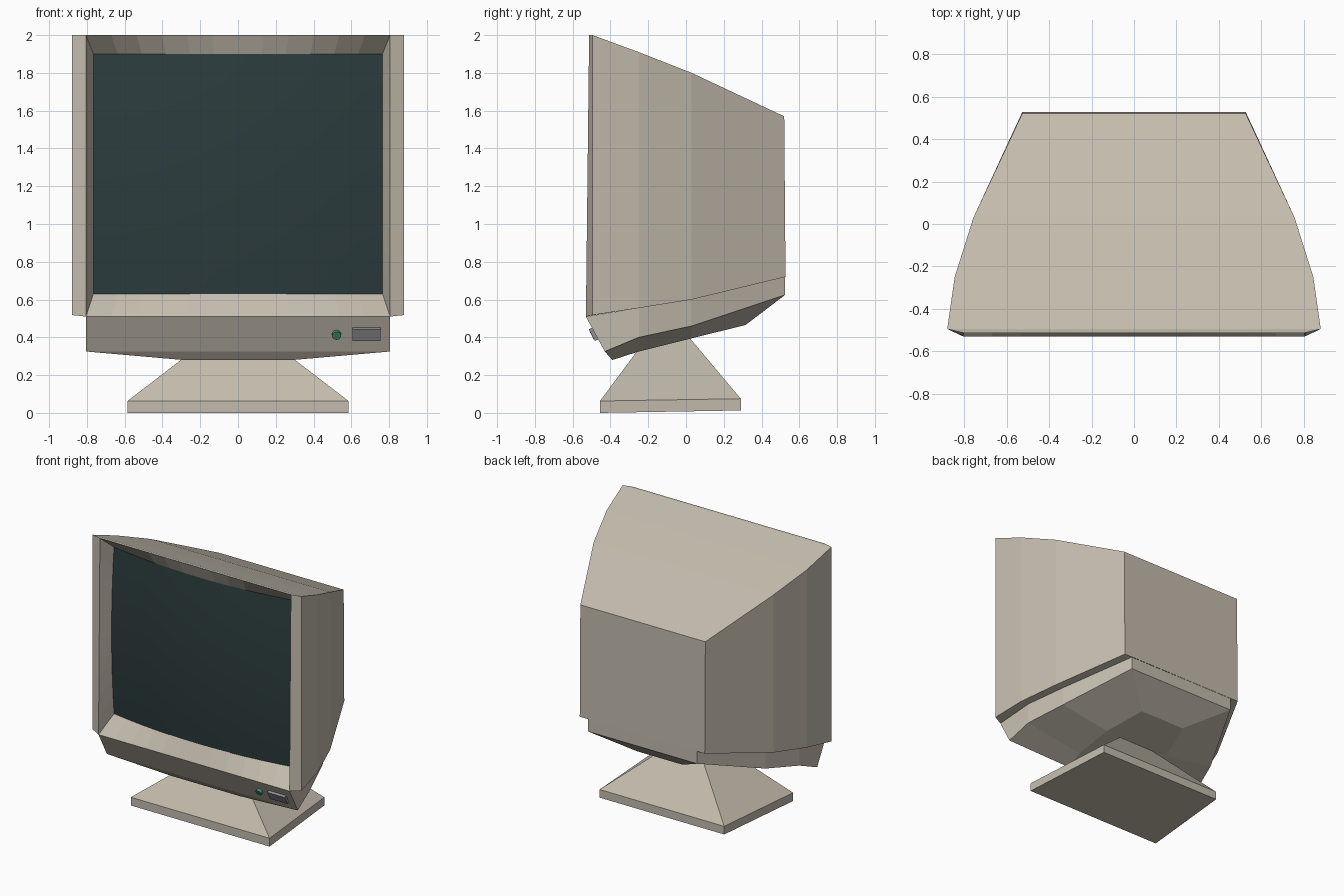
import bpy, bmesh, math

if "Cube" in bpy.data.objects:
    bpy.data.objects.remove(bpy.data.objects["Cube"])


def material(name, color):
    m = bpy.data.materials.new(name)
    m.diffuse_color = (*color, 1)
    m.use_nodes = True
    m.node_tree.nodes["Principled BSDF"].inputs["Base Color"].default_value = m.diffuse_color
    return m


BEIGE = material("beige_plastic", (0.55, 0.50, 0.42))
GLASS = material("dark_glass", (0.025, 0.045, 0.047))
GREEN = material("green_light", (0.06, 0.28, 0.15))
GREY = material("grey_plastic", (0.28, 0.28, 0.30))


def finish(name, bm, mat, closed=True):
    bmesh.ops.remove_doubles(bm, verts=bm.verts, dist=1e-4)
    if closed:
        bmesh.ops.recalc_face_normals(bm, faces=bm.faces)
    me = bpy.data.meshes.new(name)
    bm.to_mesh(me)
    bm.free()
    me.materials.append(mat)
    ob = bpy.data.objects.new(name, me)
    bpy.context.collection.objects.link(ob)
    return ob


def loft(bm, rows, wrap=False):
    rings = [[bm.verts.new(p) for p in row] for row in rows]
    n = len(rows[0])
    for a, b in zip(rings, rings[1:]):
        for i in range(n if wrap else n - 1):
            j = (i + 1) % n
            bm.faces.new((a[i], a[j], b[j], b[i]))
    return rings


def mirrored(half):
    return half + [(-x, y, z) for x, y, z in reversed(half)]


# Upper shell: each half section runs ledge, lower edge, top edge
sections = [
    [(.805, -.53, .51), (.805, -.53, .51), (.805, -.513, 2.0)],
    [(.80, -.50, .516), (.88, -.495, .518), (.88, -.495, 2.0)],
    [(.78, -.25, .555), (.845, -.25, .555), (.845, -.25, 1.91)],
    [(.69, .03, .60), (.757, .03, .60), (.757, .03, 1.80)],
    [(.46, .527, .72), (.527, .527, .72), (.527, .52, 1.57)],
]
bm = bmesh.new()
rings = loft(bm, [mirrored(s) for s in sections])
bm.faces.new(rings[-1])
finish("upper_shell", bm, BEIGE)

# Lower body: chin front, sides and bevelled underside
sections = [
    [(.805, -.53, .51), (.805, -.43, .325), (.29, -.39, .28)],
    [(.78, -.25, .555), (.78, -.25, .40), (.30, -.25, .325)],
    [(.69, .03, .60), (.69, .03, .46), (.28, .03, .395)],
    [(.46, .525, .72), (.46, .525, .625), (.19, .315, .465)],
]
bm = bmesh.new()
rings = loft(bm, [mirrored(s) for s in sections])
for r in (rings[0], rings[-1]):
    bm.faces.new((r[0], r[1], r[4], r[5]))
    bm.faces.new((r[1], r[2], r[3], r[4]))
finish("lower_body", bm, BEIGE)


# Bulging screen and the bezel sloping in to its curved border
def glass_point(u, v):
    return (.765 * u, -.40 - .07 * (1 - u * u) - .03 * (1 - v * v), 1.265 + .635 * v)


def rim_point(u, v):
    t = (v + 1) / 2
    return (.805 * u, -.53 + .017 * t, .51 + 1.49 * t)


N, M = 12, 10
us = [-1 + 2 * i / N for i in range(N + 1)]
vs = [-1 + 2 * i / M for i in range(M + 1)]
bm = bmesh.new()
loft(bm, [[glass_point(u, v) for u in us] for v in reversed(vs)])
bmesh.ops.reverse_faces(bm, faces=[f for f in bm.faces if f.normal.y > 0])
bm.normal_update()
if sum(f.normal.y for f in bm.faces) > 0:
    bmesh.ops.reverse_faces(bm, faces=bm.faces)
screen = finish("screen", bm, GLASS, closed=False)
screen.data.shade_smooth()

border = ([(u, -1) for u in us[:-1]] + [(1, v) for v in vs[:-1]]
          + [(u, 1) for u in us[:0:-1]] + [(-1, v) for v in vs[:0:-1]])
bm = bmesh.new()
loft(bm, [[rim_point(*p) for p in border], [glass_point(*p) for p in border]], wrap=True)
bm.normal_update()
if sum(f.normal.y for f in bm.faces) > 0:
    bmesh.ops.reverse_faces(bm, faces=bm.faces)
finish("screen_bezel", bm, BEIGE, closed=False)


# Stand: tapered foot plate and pedestal
def rect(front, back):
    (xf, yf, zf), (xb, yb, zb) = front, back
    return [(-xf, yf, zf), (xf, yf, zf), (xb, yb, zb), (-xb, yb, zb)]


foot_top = rect((.585, -.455, .063), (.525, .29, .075))
for name, low, high in (
        ("foot_plate", rect((.585, -.455, 0), (.525, .29, .013)), foot_top),
        ("pedestal", foot_top, rect((.12, -.19, .42), (.12, 0, .42)))):
    bm = bmesh.new()
    rings = loft(bm, [low, high], wrap=True)
    bm.faces.new(rings[0])
    bm.faces.new(rings[1])
    finish(name, bm, BEIGE)

# Controls set on the sloping chin
tilt = math.atan2(.10, .185)
bpy.ops.mesh.primitive_cube_add(size=1, location=(.68, -.485, .418), rotation=(tilt, 0, 0))
panel = bpy.context.object
panel.name = "control_panel"
panel.scale = (.148, .03, .07)
panel.data.materials.append(GREY)
bpy.ops.mesh.primitive_cylinder_add(vertices=12, radius=.024, depth=.03,
                                    location=(.522, -.485, .415),
                                    rotation=(math.pi / 2 + tilt, 0, 0))
button = bpy.context.object
button.name = "power_button"
button.data.materials.append(GREEN)
